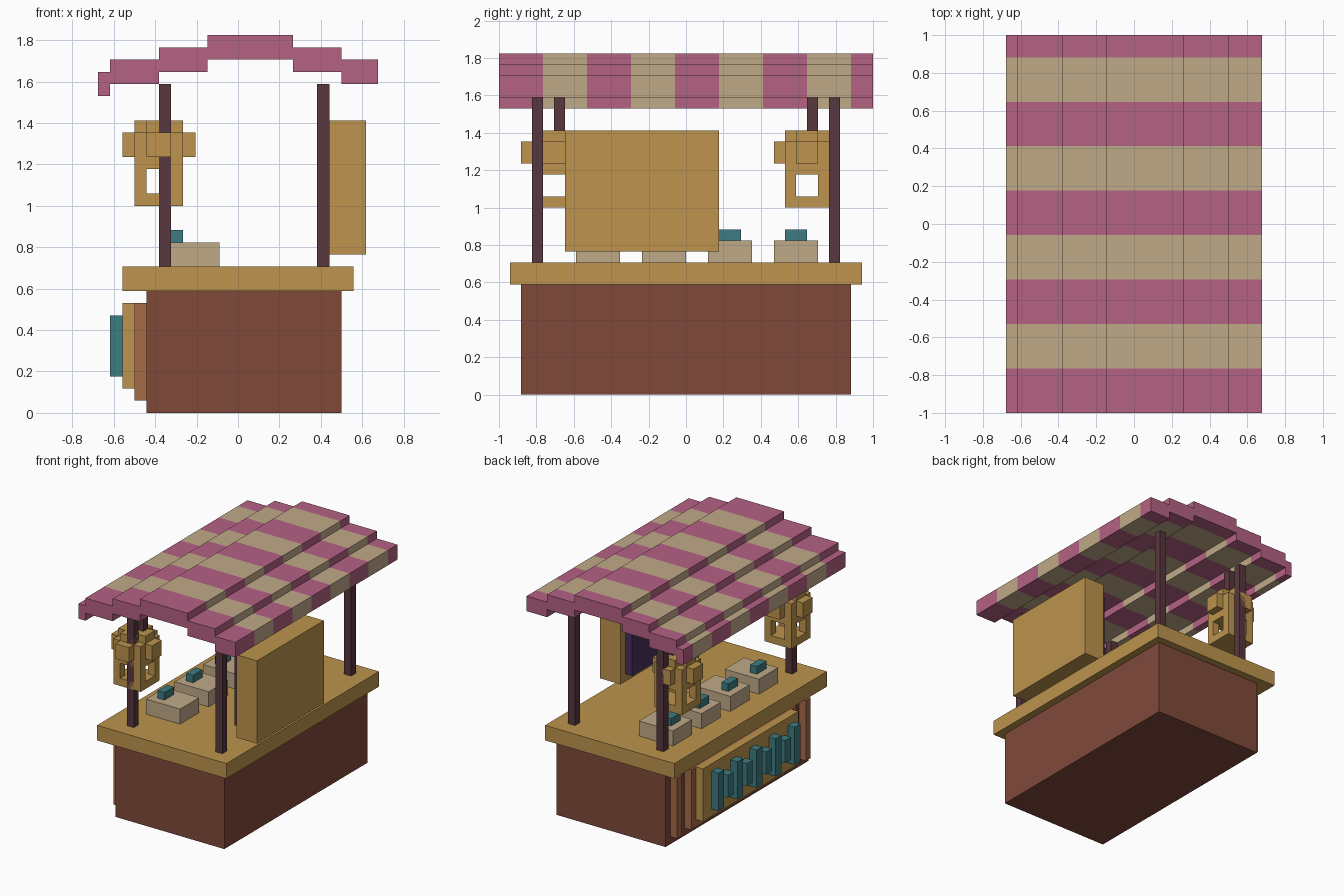
import bpy
import bmesh

cube = bpy.data.objects.get("Cube")
if cube:
    bpy.data.objects.remove(cube, do_unlink=True)

# Everything sits on a block grid with this unit
UNIT = 1 / 17


def point(x, y, z):
    return ((x - 11.5) * UNIT, (y - 17) * UNIT, z * UNIT)


def material(name, hex_code):
    rgb = [int(hex_code[i:i + 2], 16) / 255 for i in (0, 2, 4)]
    linear = [c / 12.92 if c < 0.04 else ((c + 0.055) / 1.055) ** 2.4 for c in rgb]
    mat = bpy.data.materials.new(name)
    mat.use_nodes = True
    color = (*linear, 1)
    mat.diffuse_color = color
    mat.node_tree.nodes["Principled BSDF"].inputs["Base Color"].default_value = color
    return mat


ochre = material("ochre wood", "BD944D")
red_wood = material("red brown wood", "80493A")
slat_wood = material("light brown wood", "A66B48")
dark_wood = material("dark wood", "58373E")
teal = material("teal", "3D7C82")
cream = material("cream", "C0AA89")
pink = material("pink cloth", "B56284")
purple = material("dark purple", "48305F")


def finish(name, bm, mats):
    bmesh.ops.recalc_face_normals(bm, faces=bm.faces)
    mesh = bpy.data.meshes.new(name)
    bm.to_mesh(mesh)
    bm.free()
    for mat in mats:
        mesh.materials.append(mat)
    obj = bpy.data.objects.new(name, mesh)
    bpy.context.collection.objects.link(obj)
    return obj


def blocks(name, mat, *spans):
    """One object from boxes given as (x range, y range, z range)."""
    bm = bmesh.new()
    for xs, ys, zs in spans:
        verts = bmesh.ops.create_cube(bm, size=1)["verts"]
        for v in verts:
            v.co = point(*(r[1] if c > 0 else r[0] for r, c in zip((xs, ys, zs), v.co)))
    return finish(name, bm, [mat])


# Base and counter
blocks("base", red_wood, ((4, 20), (2, 32), (0, 10)))
blocks("countertop", ochre, ((2, 21), (1, 33), (10, 12)))

# Decorated serving side
blocks("side_slats", slat_wood, *[((3, 4), (y, y + 1), (1, 9)) for y in (3, 30)])
blocks("panel_backing", slat_wood, ((3, 4), (6, 28), (1, 9)))
blocks("panel", ochre, ((2, 3), (7, 27), (2, 9)))
blocks("panel_bars", teal,
       *[((1, 2), (8 + 2 * i, 9.2 + 2 * i), (3 + i % 2, 8 - i % 2)) for i in range(9)])

# Corner posts
blocks("posts", dark_wood,
       *[((x, x + 1), (y, y + 1), (12, 27)) for x in (5, 18) for y in (3, 30)])

# Display board with its inner plate
blocks("display_board", ochre, ((19, 22), (6, 20), (13, 24)))
blocks("display_plate", purple, ((18, 19), (7, 19), (14, 23)))

# Crates with small teal goods
for i, y in enumerate((7, 13, 19, 25), 1):
    blocks(f"crate_{i}", cream, ((5, 10), (y, y + 4), (12, 14)))
    blocks(f"crate_goods_{i}", teal, ((6, 7), (y + 1, y + 3), (14, 15)))

# Hanging lanterns: floor, corner legs, head, arms and cross-shaped cap
for label, y in (("front", 3), ("back", 26)):
    mid_x, mid_y = (4, 6), (y + 1, y + 3)
    full_x, full_y = (3, 7), (y, y + 4)
    legs = [((x, x + 1), (ly, ly + 1), (18, 20)) for x in (3, 6) for ly in (y, y + 3)]
    blocks(f"{label}_lantern", ochre,
           (full_x, full_y, (17, 18)),
           *legs,
           (full_x, full_y, (20, 23)),
           ((2, 8), mid_y, (21, 23)),
           (mid_x, (y - 1, y + 5), (21, 23)),
           (full_x, mid_y, (23, 24)),
           (mid_x, full_y, (23, 24)))
    blocks(f"{label}_lantern_hanger", dark_wood, ((5, 6), (y + 2, y + 3), (24, 27)))

# Stepped awning: profile swept along y, striped by section
steps = [(0, 1, 28), (1, 5, 29), (5, 9, 30), (9, 16, 31), (16, 20, 30), (20, 23, 29)]
top = [(x, z) for x0, x1, z in steps for x in (x0, x1)]
profile = top + [(x, z - 2) for x, z in reversed(top)]
stations = [*range(0, 33, 4), 34]

bm = bmesh.new()
rings = [[bm.verts.new(point(x, y, z)) for x, z in profile] for y in stations]
for s, (near, far) in enumerate(zip(rings, rings[1:])):
    for i in range(len(profile)):
        face = bm.faces.new((near[i - 1], near[i], far[i], far[i - 1]))
        face.material_index = s % 2
for ring in (rings[0], rings[-1]):
    bm.faces.new(ring)
finish("awning", bm, [pink, cream])
